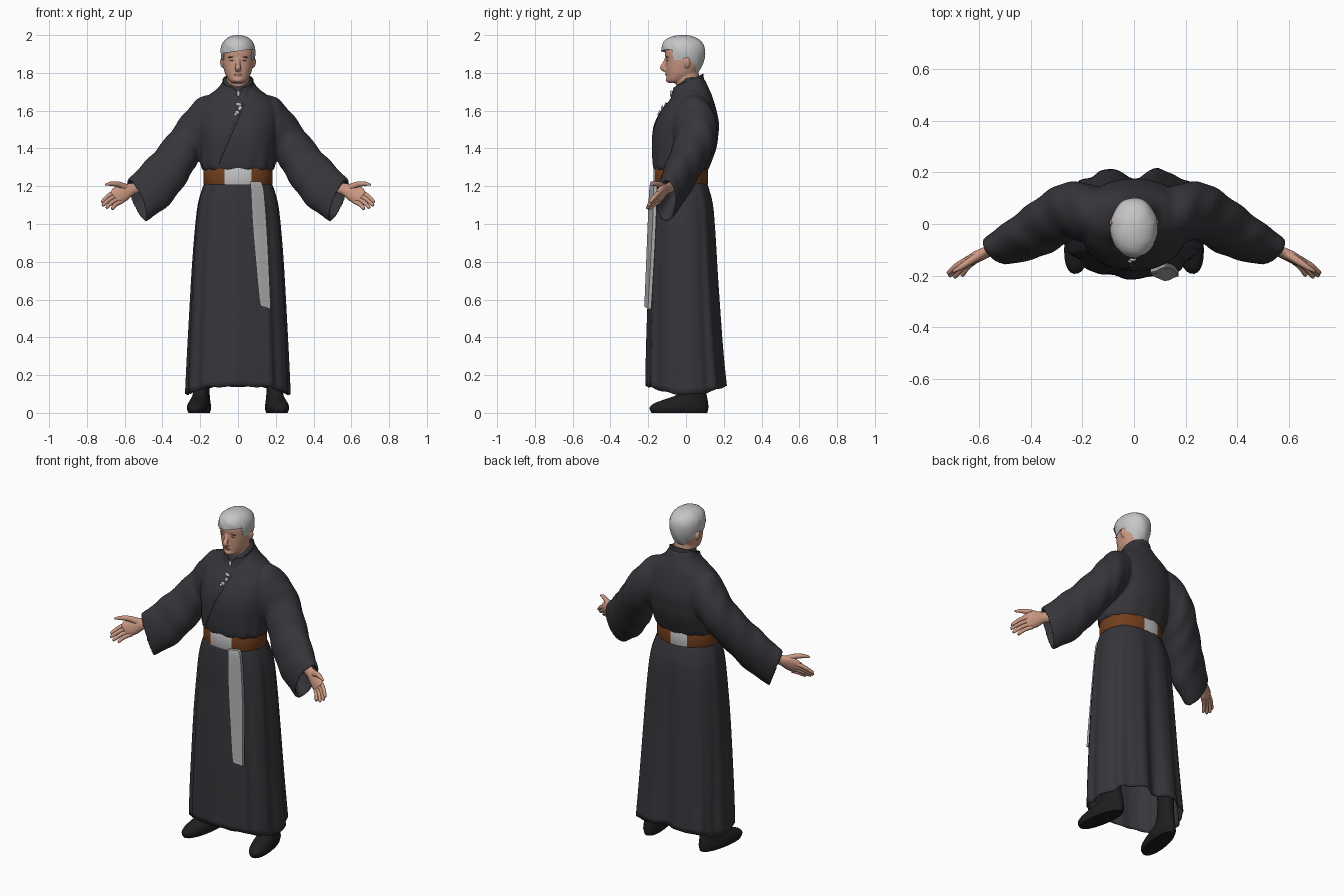
import bpy, bmesh, math
from mathutils import Vector, Matrix

if "Cube" in bpy.data.objects:
    bpy.data.objects.remove(bpy.data.objects["Cube"])

TAU = 2 * math.pi


def material(name, rgb):
    m = bpy.data.materials.new(name)
    m.diffuse_color = (*rgb, 1)
    m.use_nodes = True
    m.node_tree.nodes["Principled BSDF"].inputs["Base Color"].default_value = m.diffuse_color
    return m


ROBE = material("charcoal cloth", (0.037, 0.036, 0.043))
SHOE = material("black leather", (0.013, 0.013, 0.013))
SKIN = material("skin", (0.60, 0.32, 0.23))
BROW = material("brow shade", (0.27, 0.14, 0.10))
HAIR = material("grey hair", (0.56, 0.56, 0.56))
BELT = material("brown leather", (0.17, 0.05, 0.012))
PLATE = material("pale cloth", (0.56, 0.56, 0.56))
SASH = material("grey sash", (0.40, 0.40, 0.40))


def spline(keys, steps=4):
    """Catmull-Rom interpolation through equal-length tuples."""
    k = [keys[0]] + list(keys) + [keys[-1]]
    out = []
    for i in range(1, len(k) - 2):
        for s in range(steps):
            t = s / steps
            out.append(tuple(0.5 * (2 * b + (c - a) * t + (2 * a - 5 * b + 4 * c - d) * t * t
                                    + (3 * b - a - 3 * c + d) * t ** 3)
                             for a, b, c, d in zip(*k[i - 1:i + 3])))
    return out + [tuple(keys[-1])]


def spow(v, e):
    return math.copysign(abs(v) ** (2 / e), v)


def oval(z, hx, yf, yb, n=48, e=2.2):
    """Horizontal superellipse from front yf to back yb."""
    return [Vector((hx * spow(math.cos(TAU * i / n), e),
                    (yf + yb) / 2 + (yb - yf) / 2 * spow(math.sin(TAU * i / n), e), z))
            for i in range(n)]


def loft(bm, rings, caps=(True, True)):
    vs = [[bm.verts.new(p) for p in r] for r in rings]
    n = len(vs[0])
    for a, b in zip(vs, vs[1:]):
        for i in range(n):
            bm.faces.new((a[i], a[(i + 1) % n], b[(i + 1) % n], b[i]))
    if caps[0]:
        bm.faces.new(vs[0][::-1])
    if caps[1]:
        bm.faces.new(vs[-1])


def limb(bm, pts, radii, axis=(0.1, 0.2, 1), n=12, steps=3):
    """Tube through points; radii are (along axis, across axis)."""
    path = spline([(*p, *r) for p, r in zip(pts, radii)], steps)
    rings = []
    for i, k in enumerate(path):
        a, b = path[max(i - 1, 0)], path[min(i + 1, len(path) - 1)]
        t = (Vector(b[:3]) - Vector(a[:3])).normalized()
        u = Vector(axis)
        u = (u - t * u.dot(t)).normalized()
        w = t.cross(u)
        rings.append([Vector(k[:3]) + u * k[3] * math.cos(TAU * j / n) + w * k[4] * math.sin(TAU * j / n)
                      for j in range(n)])
    loft(bm, rings)


def blob(bm, loc, size, turn=0):
    m = Matrix.Translation(loc) @ Matrix.Rotation(turn, 4, 'Y') @ Matrix.Diagonal((*size, 1))
    bmesh.ops.create_uvsphere(bm, u_segments=14, v_segments=8, radius=1, matrix=m)


def finish(name, bm, mats, mirror=False, rule=None, thick=0, angle=50, fuse=0, soften=0):
    bmesh.ops.recalc_face_normals(bm, faces=bm.faces)
    if rule:
        for f in bm.faces:
            f.material_index = rule(f.calc_center_median())
    me = bpy.data.meshes.new(name)
    bm.to_mesh(me)
    bm.free()
    ob = bpy.data.objects.new(name, me)
    bpy.context.collection.objects.link(ob)
    for m in mats:
        me.materials.append(m)
    if fuse:
        r = ob.modifiers.new("fuse", 'REMESH')
        r.mode, r.voxel_size, r.use_smooth_shade = 'VOXEL', fuse, True
        s = ob.modifiers.new("soften", 'SMOOTH')
        s.factor, s.iterations = .5, soften
    else:
        bpy.ops.object.select_all(action='DESELECT')
        ob.select_set(True)
        bpy.context.view_layer.objects.active = ob
        bpy.ops.object.shade_smooth_by_angle(angle=math.radians(angle))
    if thick:
        ob.modifiers.new("thickness", 'SOLIDIFY').thickness = thick
    if mirror:
        ob.modifiers.new("mirror", 'MIRROR')
    return ob


# Skirt: pleats deepen towards a wavy hem, with a fold at the back centre
skirt = [(1.225, .172, -.160, .108), (1.19, .188, -.168, .122), (1.10, .212, -.175, .145),
         (.95, .228, -.182, .158), (.75, .242, -.193, .170), (.5, .255, -.202, .187),
         (.3, .265, -.207, .202), (.12, .273, -.209, .219)]
bm = bmesh.new()
rings = []
for k in spline(skirt):
    w = (1.225 - k[0]) / 1.1
    ring = oval(*k, n=112, e=2.4)
    for i, p in enumerate(ring):
        a = TAU * i / len(ring)
        f = 1 + (.008 + .016 * w) * math.sin(11 * a) + .012 * math.sqrt(max(w, 0)) * math.sin(19 * a + 1)
        f -= .17 * w * math.exp(-((a - math.pi / 2) / .16) ** 2)
        p.x *= f
        p.y *= f
        p.z += w ** 4 * (.020 - .043 * abs(math.cos(a)) ** 3 + .004 * math.sin(11 * a))
    rings.append(ring)
loft(bm, rings, (False, False))
finish("skirt", bm, [ROBE], thick=.005)

# Torso, bloused above the belt and rising to the nape
torso = [(1.28, .178, -.162, .112), (1.305, .195, -.176, .124), (1.40, .203, -.182, .160),
         (1.47, .210, -.178, .171), (1.53, .214, -.164, .175), (1.60, .210, -.130, .162),
         (1.655, .186, -.088, .146), (1.69, .145, -.070, .134), (1.72, .106, -.058, .120),
         (1.755, .082, -.034, .104), (1.775, .074, -.02, .090)]
bm = bmesh.new()
rings = []
for k in spline(torso):
    ring = oval(*k, n=80)
    for i, p in enumerate(ring):
        g = .016 * max(0, 1.45 - p.z) / .15
        p.xy = p.xy * (1 + g * math.sin(13 * TAU * i / 80))
    rings.append(ring)
loft(bm, rings)

# Sleeves: top x,z / bottom x,z / centre y / depth vector x,y
arm = [(.11, 1.695, .13, 1.40, .045, 0, .09), (.21, 1.664, .165, 1.385, .045, 0, .114),
       (.285, 1.583, .215, 1.325, .05, .02, .11), (.345, 1.497, .255, 1.262, .025, .035, .10),
       (.42, 1.402, .315, 1.170, -.02, .04, .09), (.49, 1.327, .39, 1.083, -.062, .04, .076),
       (.58, 1.238, .49, 1.011, -.104, .03, .054)]
for side in (1, -1):
    rings = []
    for i, (tx, tz, bx, bz, yc, dx, dy) in enumerate(spline(arm)):
        c, u = Vector(((tx + bx) / 2, yc, (tz + bz) / 2)), Vector(((tx - bx) / 2, 0, (tz - bz) / 2))
        ring = []
        for j in range(40):
            a = TAU * j / 40
            f = 1 + .028 * math.sin(1.25 * i + 2 * a) * min(1, i / 6) * (i < 23)
            ring.append(c + f * (u * math.sin(a) + Vector((dx, dy, 0)) * math.cos(a)))
        rings.append(ring)
    rings.append([c + (p - c) * .88 for p in rings[-1]])
    rings.append([c + Vector((-.10, .05, .08)) + (p - c) * .55 for p in rings[-1]])
    loft(bm, [[Vector((p.x * side, p.y, p.z)) for p in r] for r in rings])
finish("robe_top", bm, [ROBE], fuse=.0075, soften=6)


def chest(x, z):
    """Front surface of the torso at x, z."""
    k = min(spline(torso, 12), key=lambda q: abs(q[0] - z))
    r = (1 - min(1, abs(x) / k[1]) ** 2.2) ** (1 / 2.2)
    return (k[2] + k[3]) / 2 - (k[3] - k[2]) / 2 * r


# Diagonal wrap fold
bm = bmesh.new()
line = [(.03 - .135 * t, 1.64 - .32 * t) for t in [i / 10 for i in range(11)]]
limb(bm, [(x, chest(x, z), z) for x, z in line], [(.006, .003)] * 11, axis=(1, 0, 0), n=8)
finish("wrap_fold", bm, [ROBE])

# Standing collar, higher at the back, dipping at the throat
bm = bmesh.new()
rings = []
for g, t in ((1.16, 0), (1.06, .5), (1, 1), (.93, 1), (.9, .3)):
    ring = oval(0, .082 * g, .012 - .082 * g, .012 + .080 * g)
    for p in ring:
        dip = .028 * math.exp(-(p.x / .018) ** 2) if p.y < 0 else 0
        p.z = 1.68 + .1 * p.y + t * (.074 + .36 * p.y - dip)
    rings.append(ring)
loft(bm, rings, (False, False))
finish("collar", bm, [ROBE])

# Hands: wrist and palm, four fingers and a thumb
bm = bmesh.new()
across = Vector((.4, .1, .9)).normalized()
palm = Vector((.640, -.146, 1.148))
limb(bm, [(.50, -.07, 1.200), (.56, -.103, 1.186), (.605, -.125, 1.168), palm, palm + Vector((.014, -.012, -.01))],
     [(.032, .022), (.031, .021), (.046, .020), (.045, .016), (.034, .009)], axis=across)
for s, tip in ((.030, (.723, -.192, 1.115)), (.010, (.718, -.202, 1.098)),
               (-.010, (.698, -.207, 1.085)), (-.030, (.668, -.200, 1.080))):
    root, tip = palm + across * s - Vector((.012, -.008, 0)), Vector(tip)
    limb(bm, [root, root.lerp(tip, .5) + Vector((.004, .003, .004)), root.lerp(tip, .93), tip],
         [(.0135, .013), (.012, .011), (.009, .009), (.004, .004)], n=10)
limb(bm, [(.585, -.112, 1.188), (.630, -.140, 1.209), (.672, -.168, 1.213), (.702, -.185, 1.208)],
     [(.021, .018), (.016, .015), (.012, .011), (.005, .005)], n=10)
finish("hands", bm, [SKIN], mirror=True, angle=80)

# Belt with pale panels at front and back
bm = bmesh.new()
loft(bm, [oval(z, .183 + g, -.172 - g, .117 + g, n=120) for z, g in
          ((1.212, -.025), (1.210, -.002), (1.215, 0), (1.292, 0), (1.298, -.002), (1.296, -.025))], (False, False))
finish("belt", bm, [BELT, PLATE], rule=lambda c: int(-.070 < c.x < .075 if c.y < 0 else -.085 < c.x < .02), angle=35)

# Hanging sash
bm = bmesh.new()
rings = []
for z, x, y, h in spline([(1.225, .092, -.168, .028), (1.18, .102, -.174, .034), (1.0, .114, -.181, .037),
                          (.8, .128, -.190, .034), (.6, .142, -.200, .029), (.558, .146, -.203, .026)]):
    rings.append([Vector((x + sx * h, y + sy * .009 + sx * h * .35, z - sx * .008 * (z < .6)))
                  for sx, sy in ((-1, -1), (-.3, -1.3), (.4, -.9), (1, -1), (1, 1), (-1, 1))])
loft(bm, rings)
finish("sash", bm, [SASH], angle=60)

# Clasp on the chest and pale trim at the throat
bm = bmesh.new()
for x, z, w, h in ((.004, 1.632, .017, .011), (.010, 1.612, .011, .016), (-.004, 1.590, .014, .011),
                   (-.014, 1.580, .009, .009)):
    blob(bm, (x, chest(x, z) - .002, z), (w, .007, h), .4)
blob(bm, (.002, -.078, 1.690), (.009, .008, .018))
for i in range(2):
    blob(bm, (-.010, chest(0, 1.563 - i * .014), 1.563 - i * .014), (.004, .004, .004))
finish("clasp", bm, [PLATE])

# Shoes with ankles, toes turned out
bm = bmesh.new()
loft(bm, [oval(*k, n=28) for k in
          spline([(0, .050, -.185, .114), (.025, .058, -.196, .120), (.05, .054, -.172, .119), (.075, .047, -.105, .115),
                  (.10, .043, -.045, .110), (.16, .041, -.015, .098), (.26, .042, -.01, .09)], 3)])
bmesh.ops.transform(bm, verts=bm.verts, matrix=Matrix.Translation((.200, 0, 0)) @ Matrix.Rotation(.17, 4, 'Z'))
finish("shoes", bm, [SHOE], mirror=True)

# Head, neck, nose, chin and ears, blended together
bm = bmesh.new()
loft(bm, [oval(*k, n=40) for k in
          spline([(1.746, .026, -.090, -.03), (1.758, .045, -.100, .0), (1.79, .066, -.102, .05),
                  (1.83, .078, -.105, .075), (1.87, .084, -.107, .085), (1.91, .086, -.112, .09),
                  (1.95, .078, -.10, .08), (1.985, .045, -.06, .045)])])
limb(bm, [(0, .014, 1.67), (0, .010, 1.74), (0, 0, 1.82)], [(.064, .062)] * 3, axis=(0, 1, 0), n=24)
limb(bm, [(0, -.100, 1.885), (0, -.115, 1.85), (0, -.125, 1.826), (0, -.106, 1.812)],
     [(.009, .008), (.012, .010), (.016, .014), (.014, .008)], axis=(1, 0, 0))
blob(bm, (0, -.094, 1.764), (.026, .014, .015))
blob(bm, (0, -.100, 1.792), (.024, .010, .010))
for s in (1, -1):
    blob(bm, (s * .086, .006, 1.852), (.009, .016, .026), s * .15)
finish("head", bm, [SKIN], fuse=.005, soften=4)

# Brows, eyes and mouth
bm = bmesh.new()
for s in (1, -1):
    blob(bm, (s * .035, -.097, 1.884), (.018, .010, .004), s * .12)
    blob(bm, (s * .033, -.097, 1.866), (.012, .007, .004))
blob(bm, (0, -.104, 1.793), (.020, .007, .0025))
finish("face_details", bm, [BROW])

# Hair cap: hairline is high in front, drops at the temples and nape
bm = bmesh.new()
rings = []
for j in range(13):
    t = math.sin(max(j - 1, 0) / 11.3 * math.pi / 2)
    ring = []
    for i in range(56):
        a = TAU * i / 56
        s = math.sin(a)
        low = 1.915 + .012 * math.cos(a) if s < -.5 else 1.868 if s < -.1 else 1.878 if s < .2 else 1.795
        z = low + (2.0 - low) * t
        e = 2.3 + .8 * max(0, -s)
        f = max(0, 1 - (max(0, z - 1.915) / .0855) ** e) ** .5 if z > 1.915 else 1 - 24 * (1.915 - z) ** 2
        f *= (1 + .014 * math.sin(7 * a + 9 * t)) * (.86 if j == 0 else 1)
        ring.append(Vector((.092 * f * math.cos(a), -.014 + .116 * f * s, z)))
    rings.append(ring)
loft(bm, rings, (False, True))
finish("hair", bm, [HAIR], angle=60)
